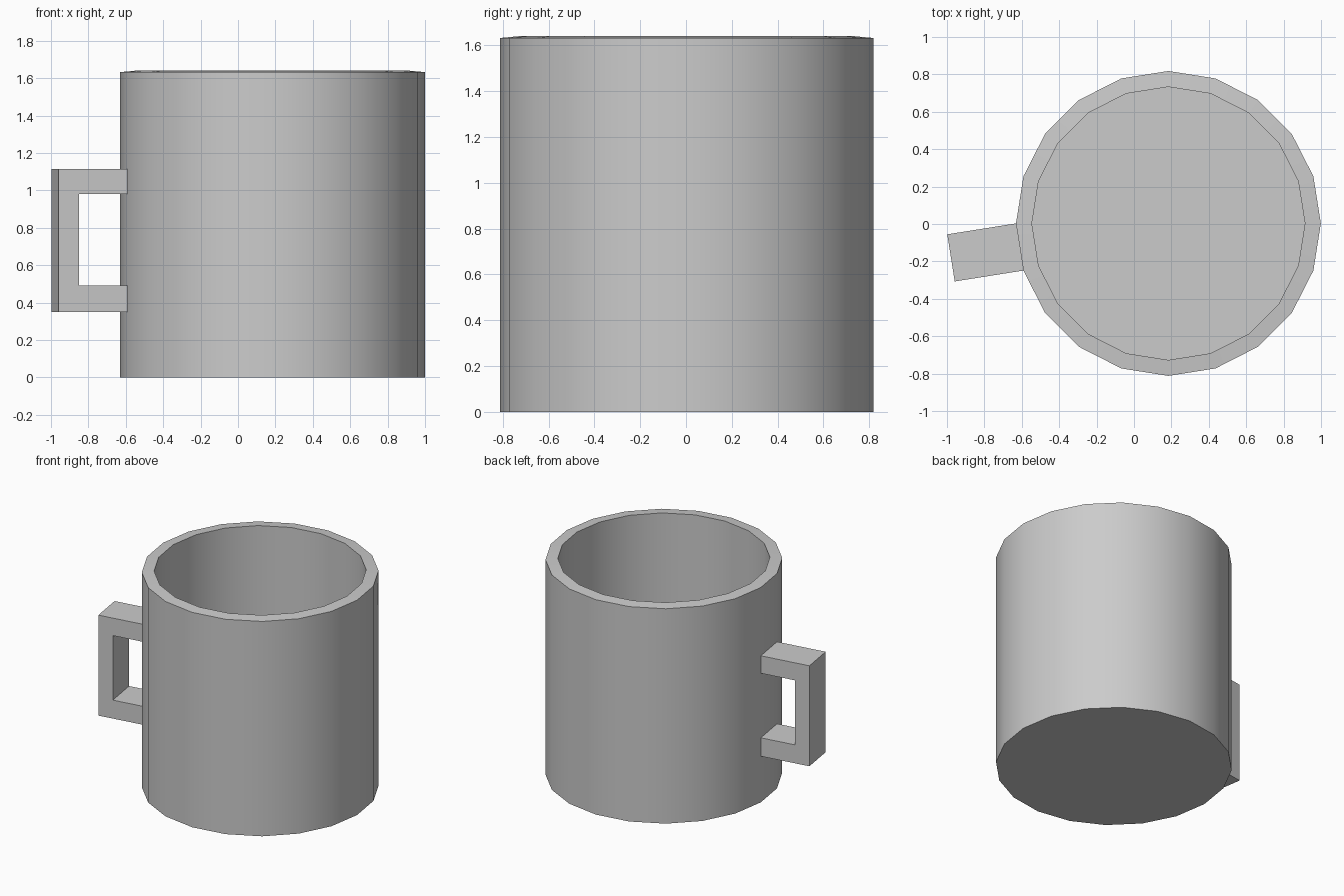
import bpy, bmesh, math
from mathutils import Matrix, Vector

if "Cube" in bpy.data.objects:
    bpy.data.objects.remove(bpy.data.objects["Cube"])

SIDES, R_OUT, R_IN = 20, 0.815, 0.73
CENTRE = Vector((0.184, 0.003, 0))


def finish(bm, name):
    bmesh.ops.recalc_face_normals(bm, faces=bm.faces)
    mesh = bpy.data.meshes.new(name)
    bm.to_mesh(mesh)
    bm.free()
    obj = bpy.data.objects.new(name, mesh)
    bpy.context.collection.objects.link(obj)
    return obj


# Cup body: outer wall, slightly raised inner rim, inner wall and floor
bm = bmesh.new()
rings = []
for r, z in [(R_OUT, 0), (R_OUT, 1.632), (R_IN, 1.64), (R_IN, 0.08)]:
    rings.append([bm.verts.new(CENTRE + Vector((
        r * math.cos(math.tau * i / SIDES), r * math.sin(math.tau * i / SIDES), z)))
        for i in range(SIDES)])
for a, b in zip(rings, rings[1:]):
    for i in range(SIDES):
        j = (i + 1) % SIDES
        bm.faces.new((a[i], a[j], b[j], b[i]))
bm.faces.new(rings[0])
bm.faces.new(rings[-1])
cup = finish(bm, "cup_body")
bpy.context.view_layer.objects.active = cup
cup.select_set(True)
bpy.ops.object.shade_smooth_by_angle(angle=math.radians(30))

# Handle: squared C profile, as wide as one wall facet, pointing outward from it
wall = R_OUT * math.cos(math.pi / SIDES)
half = R_OUT * math.sin(math.pi / SIDES)
root, inner, outer = wall - 0.005, wall + 0.261, wall + 0.372
profile = [(root, 0.35), (outer, 0.35), (outer, 1.113), (root, 1.113),
           (root, 0.98), (inner, 0.98), (inner, 0.49), (root, 0.49)]
bm = bmesh.new()
face = bm.faces.new([bm.verts.new((x, -half, z)) for x, z in profile])
new = bmesh.ops.extrude_face_region(bm, geom=[face])["geom"]
bmesh.ops.translate(bm, vec=(0, 2 * half, 0),
                    verts=[v for v in new if isinstance(v, bmesh.types.BMVert)])
bm.transform(Matrix.Translation(CENTRE) @ Matrix.Rotation(math.radians(189), 4, 'Z'))
finish(bm, "handle")
